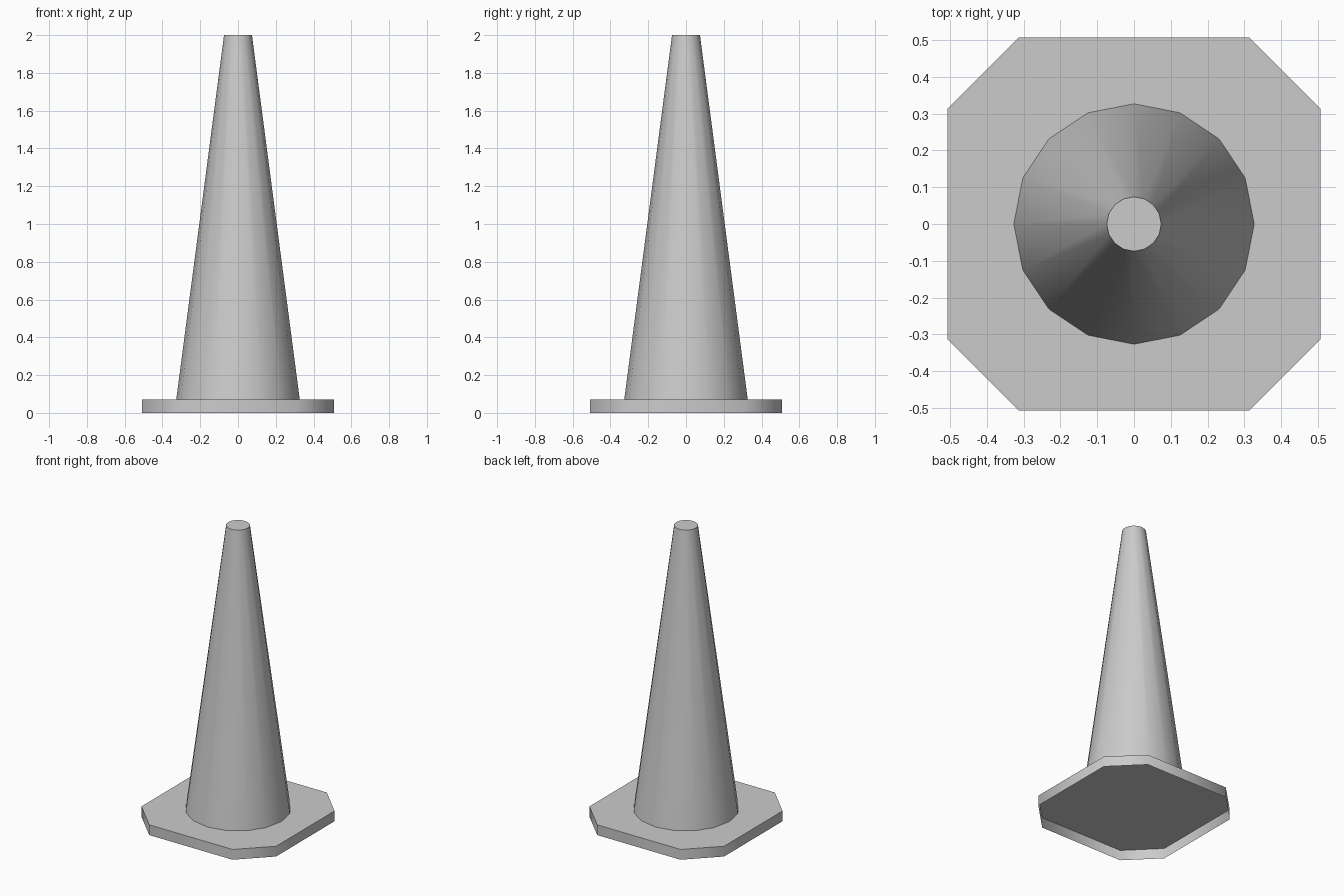
import bpy
import math

cube = bpy.data.objects.get("Cube")
if cube:
    bpy.data.objects.remove(cube, do_unlink=True)

grey = bpy.data.materials.new("plain_grey")
grey.use_nodes = True
colour = (0.6, 0.6, 0.6, 1.0)
grey.diffuse_color = colour
grey.node_tree.nodes["Principled BSDF"].inputs["Base Color"].default_value = colour


def finish(obj, name, angle):
    """Name the part, colour it and smooth its sides."""
    obj.name = name
    obj.data.name = name
    obj.data.materials.append(grey)
    bpy.ops.object.select_all(action="DESELECT")
    obj.select_set(True)
    bpy.context.view_layer.objects.active = obj
    bpy.ops.object.shade_smooth_by_angle(angle=math.radians(angle))


def open_prism(name, outline, height):
    """Extrude a flat outline up from the ground, leaving the underside open."""
    n = len(outline)
    verts = [(x, y, z) for z in (0, height) for x, y in outline]
    faces = [tuple(range(n, 2 * n))]
    faces += [(i, (i + 1) % n, (i + 1) % n + n, i + n) for i in range(n)]
    mesh = bpy.data.meshes.new(name)
    mesh.from_pydata(verts, [], faces)
    obj = bpy.data.objects.new(name, mesh)
    bpy.context.collection.objects.link(obj)
    return obj


# Base plate: hollow square tray with cut corners
half, flat, plate_top = 0.507, 0.314, 0.07
outline = []
for turn in range(4):
    c, s = round(math.cos(turn * math.pi / 2)), round(math.sin(turn * math.pi / 2))
    outline += [(x * c - y * s, x * s + y * c) for x, y in ((half, -flat), (half, flat))]
finish(open_prism("base_plate", outline, plate_top), "base_plate", 50)

# Tapered body standing on the plate
body_height = 2.0 - plate_top
bpy.ops.mesh.primitive_cone_add(vertices=16, radius1=0.327, radius2=0.074,
                                depth=body_height,
                                location=(0, 0, plate_top + body_height / 2))
finish(bpy.context.object, "cone_body", 40)
